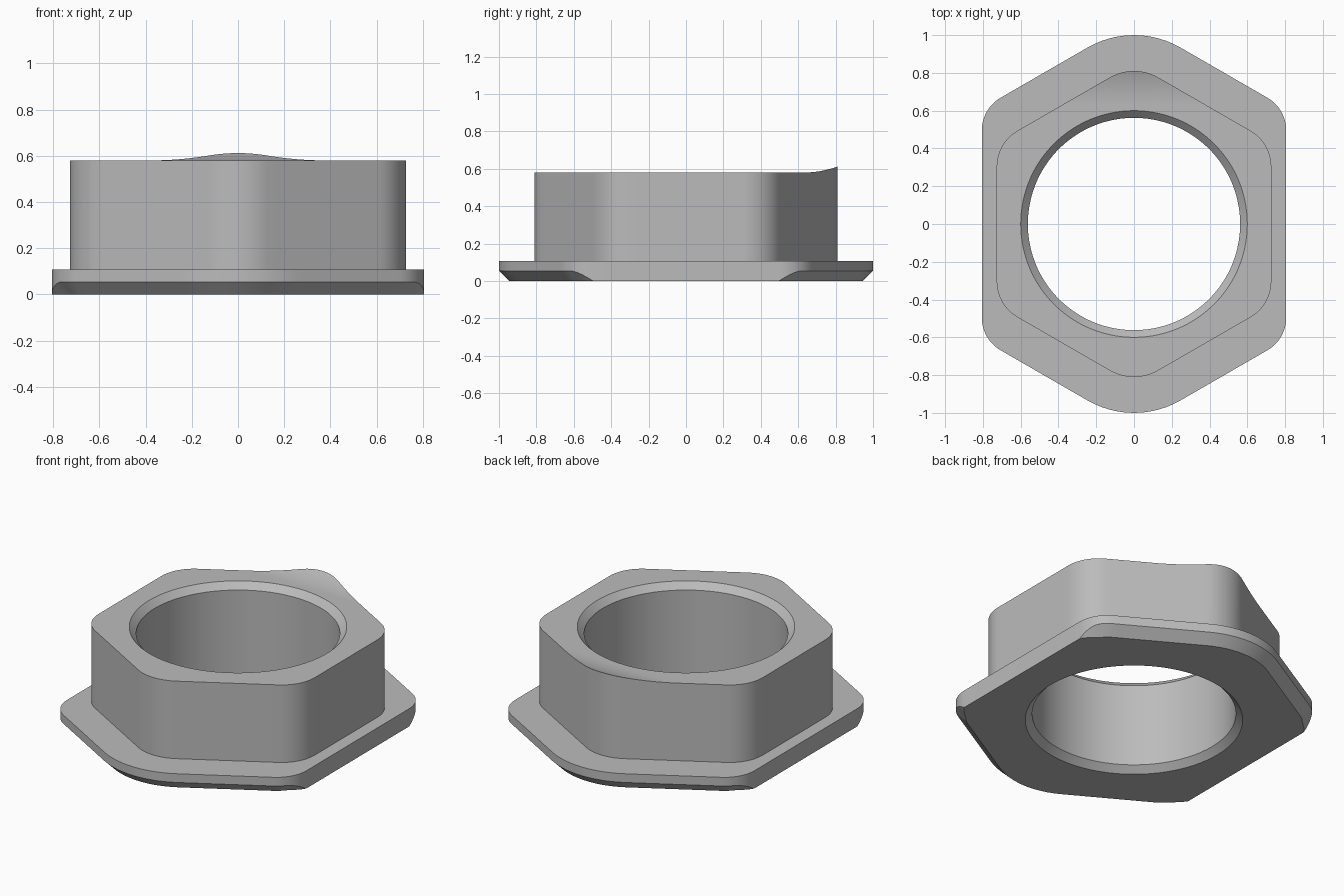
import bpy, bmesh, math
from mathutils import Vector

cube = bpy.data.objects.get("Cube")
if cube:
    bpy.data.objects.remove(cube, do_unlink=True)

SIDE, ARC = 16, 12          # steps per straight side and per rounded corner
FLANGE_Z, TOP_Z = 0.108, 0.58
CHAMFER, HOLE_R, RIM = 0.055, 0.562, 0.038


def unit(a):
    return Vector((math.cos(a), math.sin(a)))


def outline(side_d, slant_d, tip_y, side_r):
    """Rounded hexagon as (point, normal angle) pairs, with tips on the y axis."""
    c30 = math.cos(math.pi / 6)
    tip_r = (slant_d / c30 - tip_y) / (1 / c30 - 1)
    corners = []
    for k in range(6):
        a = k * math.pi / 3
        r = tip_r if k % 3 == 1 else side_r
        d0 = (side_d if k % 3 == 0 else slant_d) - r
        d1 = (side_d if (k + 1) % 3 == 0 else slant_d) - r
        # centre of the corner arc, where the two inset side lines cross
        along = (d1 - d0 * 0.5) / c30
        centre = unit(a) * d0 + unit(a + math.pi / 2) * along
        corners.append([(centre + unit(a + t * math.pi / 3 / ARC) * r,
                         a + t * math.pi / 3 / ARC) for t in range(ARC + 1)])
    pts = []
    for k, arc in enumerate(corners):
        pts += arc
        end, start = arc[-1], corners[(k + 1) % 6][0]
        pts += [(end[0].lerp(start[0], i / SIDE), end[1]) for i in range(1, SIDE)]
    return pts


def chamfer_depth(a):
    """Full on the slanted sides, fading to nothing on the two x sides."""
    theta = math.asin(min(1.0, abs(math.sin(a))))
    return CHAMFER * math.sin(min(2.2 * theta, math.pi / 2))


def top_height(y):
    """Flat top that sweeps up toward the back tip."""
    return TOP_Z + 0.032 * (max(0.0, y - 0.63) / 0.18) ** 2


flange = outline(0.806, 0.932, 1.0, 0.20)
collar = outline(0.727, 0.736, 0.81, 0.22)
rays = [p.normalized() for p, a in flange]


def circle(r, z):
    return [(*(d * r), z) for d in rays]


# Closed stack of rings: underside, flange, collar, top face, bore
rings = [circle(HOLE_R, RIM), circle(HOLE_R + RIM, 0)]
rings.append([(*(p - unit(a) * chamfer_depth(a)), 0) for p, a in flange])
rings.append([(*p, chamfer_depth(a)) for p, a in flange])
rings.append([(*p, FLANGE_Z) for p, a in flange])
rings.append([(*p, FLANGE_Z) for p, a in collar])
for i in range(11):
    ring = [p.lerp(d * (HOLE_R + RIM), i / 10) for (p, a), d in zip(collar, rays)]
    rings.append([(*p, top_height(p.y)) for p in ring])
rings.append(circle(HOLE_R, TOP_Z - RIM))

bm = bmesh.new()
loops = [[bm.verts.new(co) for co in ring] for ring in rings]
n = len(rays)
for lo, hi in zip(loops, loops[1:] + loops[:1]):
    for i in range(n):
        j = (i + 1) % n
        bm.faces.new((lo[i], lo[j], hi[j], hi[i]))
bmesh.ops.remove_doubles(bm, verts=bm.verts, dist=1e-5)
bmesh.ops.recalc_face_normals(bm, faces=bm.faces)
mesh = bpy.data.meshes.new("flanged_hex_nut")
bm.to_mesh(mesh)
bm.free()

# Single grey finish
grey = bpy.data.materials.new("plain grey")
grey.use_nodes = True
colour = (0.5, 0.5, 0.5, 1)
grey.diffuse_color = colour
grey.node_tree.nodes["Principled BSDF"].inputs["Base Color"].default_value = colour
mesh.materials.append(grey)

nut = bpy.data.objects.new("flanged_hex_nut", mesh)
bpy.context.collection.objects.link(nut)
bpy.ops.object.select_all(action="DESELECT")
nut.select_set(True)
bpy.context.view_layer.objects.active = nut
bpy.ops.object.shade_smooth_by_angle(angle=math.radians(30))
